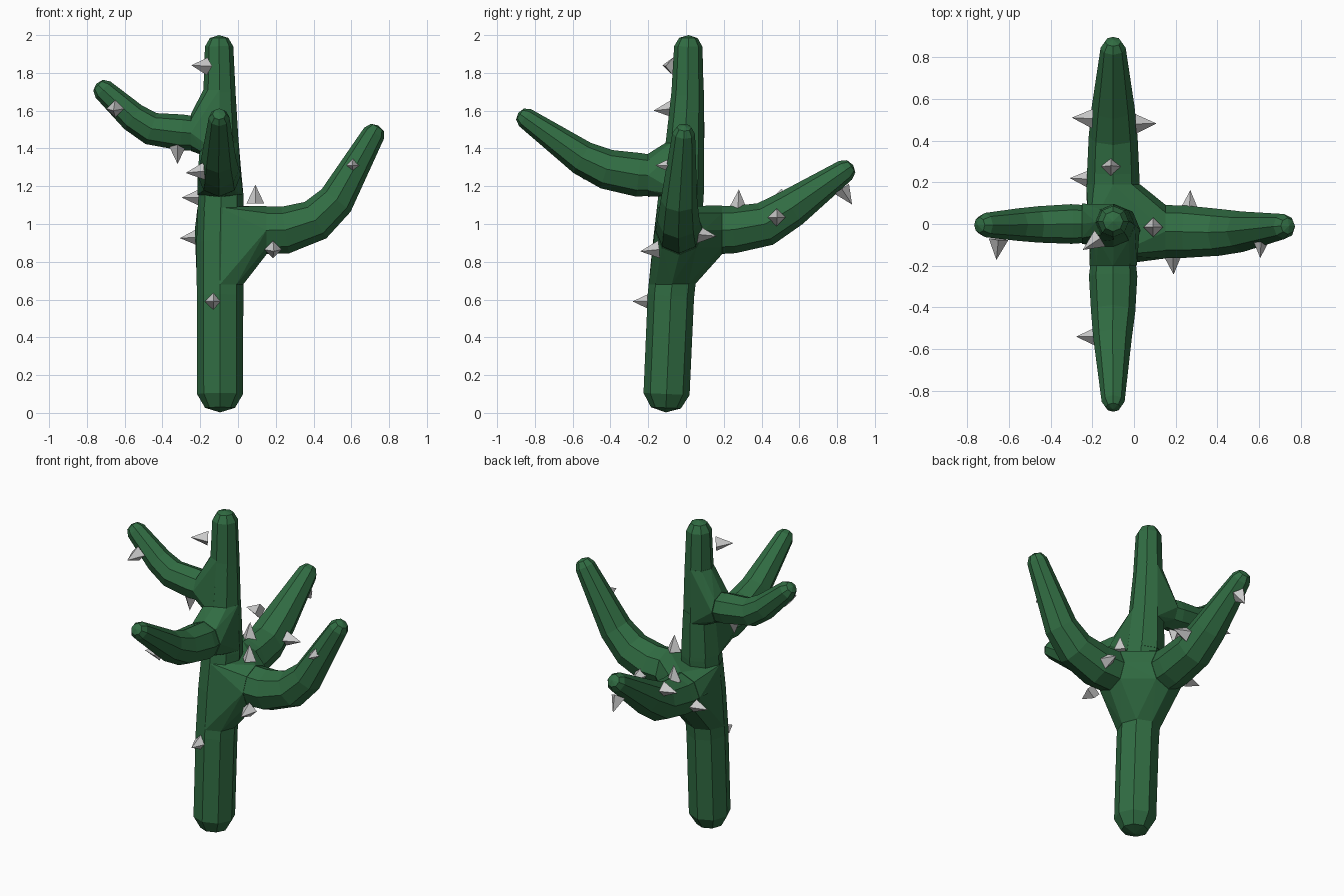
import bpy, bmesh, math
from mathutils import Vector, Matrix

if "Cube" in bpy.data.objects:
    bpy.data.objects.remove(bpy.data.objects["Cube"])

X, Y, Z = Vector((1, 0, 0)), Vector((0, 1, 0)), Vector((0, 0, 1))

green = bpy.data.materials.new("cactus_green")
green.diffuse_color = (0.03, 0.15, 0.055, 1)
green.use_nodes = True
green.node_tree.nodes["Principled BSDF"].inputs["Base Color"].default_value = green.diffuse_color


def ring(bm, c, r, t, side):
    """Eight vertices around c, perpendicular to t."""
    t = t.normalized()
    s = (side - t * side.dot(t)).normalized()
    u = t.cross(s)
    return [bm.verts.new(c + r * (math.cos(a) * s + math.sin(a) * u))
            for a in (k * math.pi / 4 for k in range(8))]


def finish(bm, name):
    bmesh.ops.recalc_face_normals(bm, faces=bm.faces[:])
    me = bpy.data.meshes.new(name)
    bm.to_mesh(me)
    bm.free()
    ob = bpy.data.objects.new(name, me)
    bpy.context.collection.objects.link(ob)
    return ob


def limb(name, path, side):
    """Octagonal tube through (x, y, z, radius) points with blunt rounded ends."""
    bm = bmesh.new()
    P = [Vector(p[:3]) for p in path]
    R = [p[3] for p in path]
    d0, d1 = (P[1] - P[0]).normalized(), (P[-1] - P[-2]).normalized()
    rings = [ring(bm, P[0] - d0 * R[0] * 0.6, R[0] * 0.65, d0, side)]
    for i, p in enumerate(P):
        a = (p - P[i - 1]).normalized() if i else d0
        b = (P[i + 1] - p).normalized() if i < len(P) - 1 else d1
        rings.append(ring(bm, p, R[i], a + b, side))
    rings.append(ring(bm, P[-1] + d1 * R[-1] * 0.6, R[-1] * 0.65, d1, side))
    for A, B in zip(rings, rings[1:]):
        for k in range(8):
            bm.faces.new((A[k], A[(k + 1) % 8], B[(k + 1) % 8], B[k]))
    for A, c in ((rings[0], P[0] - d0 * R[0] * 0.8), (rings[-1], P[-1] + d1 * R[-1] * 0.8)):
        v = bm.verts.new(c)
        for k in range(8):
            bm.faces.new((A[k], A[(k + 1) % 8], v))
    return finish(bm, name)


def joint(name, sections):
    """Convex web between neighbouring limb sections."""
    bm = bmesh.new()
    for c, r, t, side in sections:
        ring(bm, Vector(c), r, t, side)
    bmesh.ops.convex_hull(bm, input=bm.verts[:])
    bmesh.ops.delete(bm, geom=[v for v in bm.verts if not v.link_faces], context='VERTS')
    return finish(bm, name)


# Trunk
cactus = limb("cactus_body", [
    (-.095, -.103, .10, .122), (-.095, -.08, .62, .123), (-.095, -.05, .90, .125),
    (-.09, -.027, 1.14, .12), (-.098, -.008, 1.40, .103), (-.098, .008, 1.68, .086),
    (-.1, .012, 1.94, .075)], X)

parts = [
    # Arms
    limb("right_arm", [(-.08, -.045, .95, .10), (.08, -.035, .966, .128), (.25, -.037, .968, .125),
                       (.41, -.04, 1.02, .112), (.52, -.037, 1.125, .097), (.72, -.012, 1.48, .06)], Y),
    limb("left_arm", [(-.09, 0, 1.47, .08), (-.30, 0, 1.485, .095), (-.46, -.002, 1.505, .087),
                      (-.555, -.003, 1.565, .078), (-.715, -.005, 1.712, .058)], Y),
    limb("front_arm", [(-.1, -.03, 1.25, .09), (-.1, -.25, 1.26, .116), (-.1, -.42, 1.29, .106),
                       (-.103, -.55, 1.35, .092), (-.1, -.852, 1.563, .055)], X),
    limb("back_arm", [(-.1, -.03, .95, .10), (-.1, .12, .966, .128), (-.1, .25, .97, .125),
                      (-.1, .42, 1.00, .117), (-.1, .56, 1.085, .103), (-.1, .845, 1.285, .06)], X),
    # Webs where the arms leave the trunk
    joint("lower_joint", [((-.095, -.075, .68), .1225, Z, X), ((-.095, -.031, 1.09), .119, Z, X),
                          ((.15, -.036, .967), .129, X, Y), ((-.1, .19, .968), .129, Y, X)]),
    joint("front_joint", [((-.094, -.025, 1.155), .121, Z, X), ((-.098, -.006, 1.43), .102, Z, X),
                          ((-.1, -.2, 1.258), .114, Y, X)]),
    joint("upper_joint", [((-.099, -.01, 1.37), .104, Z, X), ((-.099, .009, 1.71), .085, Z, X),
                          ((-.25, .001, 1.483), .0965, X, Y)]),
]

# Merge everything into one skin
bpy.context.view_layer.objects.active = cactus
for p in parts:
    m = cactus.modifiers.new("join", 'BOOLEAN')
    m.operation, m.solver, m.object = 'UNION', 'EXACT', p
    bpy.ops.object.modifier_apply(modifier=m.name)
    bpy.data.objects.remove(p)
cactus.data.materials.clear()
cactus.data.materials.append(green)

# Spines: base centre and direction
SPINES = [
    ((-.165, -.07, 1.835), (-.82, -.55, .05)), ((-.65, -.075, 1.61), (-.1, -1, -.1)),
    ((-.32, -.02, 1.415), (0, -.1, -1)), ((.61, -.065, 1.31), (-.05, -1, 0)),
    ((-.18, -.54, 1.28), (-1, 0, -.1)), ((-.20, .505, 1.14), (-1, .05, 0)),
    ((-.21, .215, .93), (-1, .05, -.05)), ((-.13, -.185, .59), (0, -1, 0)),
    ((-.11, .275, 1.085), (0, .05, 1)), ((.01, .48, 1.035), (1, .02, 0)),
    ((-.1, .825, 1.185), (0, .55, -.83)), ((.265, .065, .945), (.05, 1, -.1)),
    ((.185, -.145, .865), (.05, -1, -.1)), ((.092, -.015, 1.11), (0, 0, 1)),
]
bm = bmesh.new()
for base, d in SPINES:
    d = Vector(d).normalized()
    mat = Matrix.Translation(Vector(base) + d * 0.048) @ d.to_track_quat('Z', 'Y').to_matrix().to_4x4()
    bmesh.ops.create_cone(bm, cap_ends=True, segments=4, radius1=0.047, radius2=0,
                          depth=0.1, matrix=mat)
bmesh.ops.remove_doubles(bm, verts=bm.verts[:], dist=0.0001)
finish(bm, "spines")
